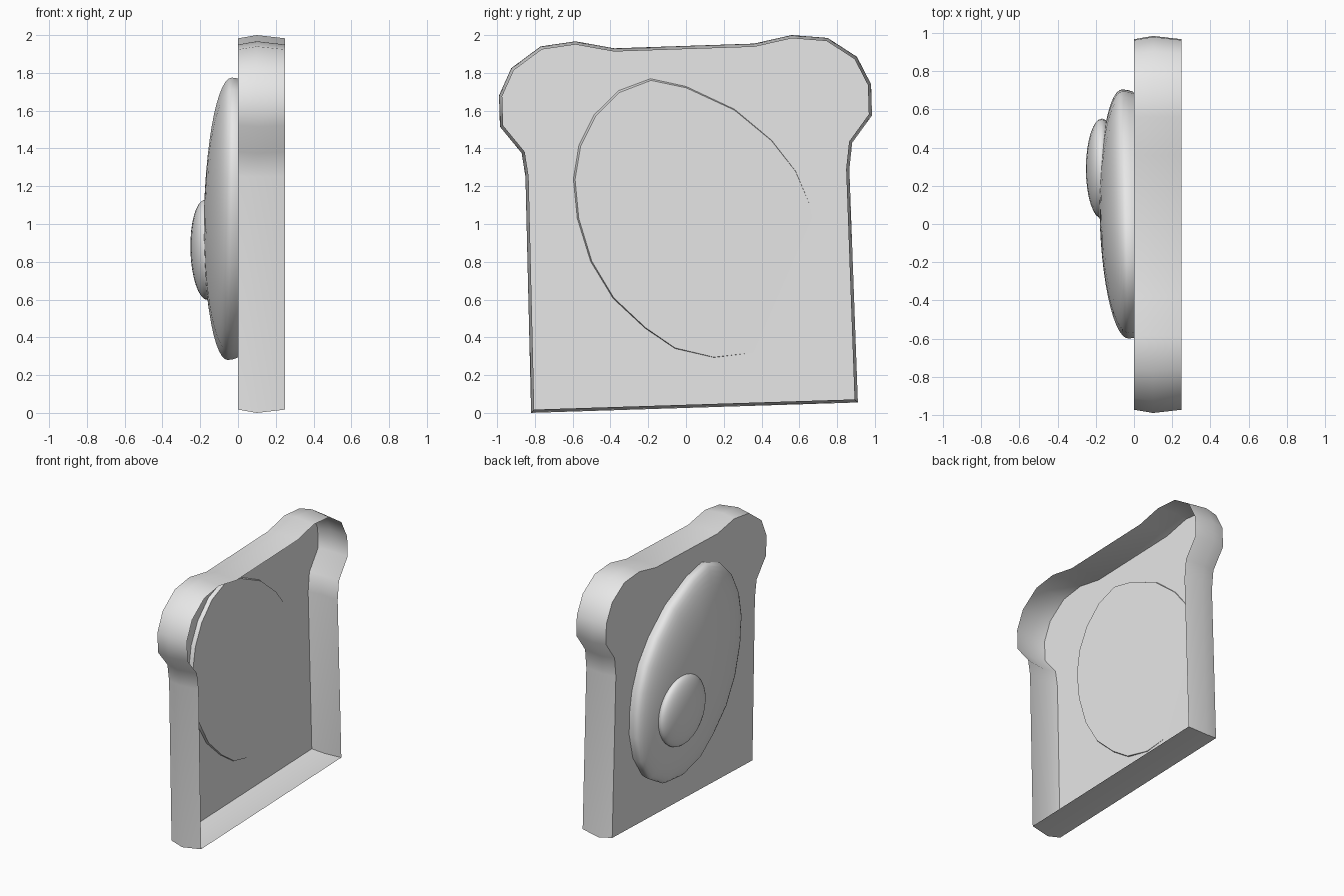
import bpy, bmesh, math
from mathutils import Vector

cube = bpy.data.objects.get("Cube")
if cube:
    bpy.data.objects.remove(cube, do_unlink=True)

# Single plain grey material
grey = bpy.data.materials.new("plain_grey")
grey.use_nodes = True
grey.diffuse_color = (0.8, 0.8, 0.8, 1)
grey.node_tree.nodes["Principled BSDF"].inputs["Base Color"].default_value = (0.8, 0.8, 0.8, 1)


def loft(name, rings, cap_back, angle=60):
    """Bridge rings ordered from low x to high x, capping the low end."""
    bm = bmesh.new()
    loops = [[bm.verts.new(p) for p in ring] for ring in rings]
    n = len(loops[0])
    bm.faces.new(loops[0])
    for a, b in zip(loops, loops[1:]):
        for i in range(n):
            j = (i + 1) % n
            bm.faces.new((a[i], b[i], b[j], a[j]))
    if cap_back:
        bm.faces.new(loops[-1][::-1])
    mesh = bpy.data.meshes.new(name)
    bm.to_mesh(mesh)
    bm.free()
    mesh.materials.append(grey)
    ob = bpy.data.objects.new(name, mesh)
    bpy.context.collection.objects.link(ob)
    smooth(ob, angle)
    return ob


def smooth(ob, angle):
    bpy.ops.object.select_all(action='DESELECT')
    ob.select_set(True)
    bpy.context.view_layer.objects.active = ob
    bpy.ops.object.shade_smooth_by_angle(angle=math.radians(angle))


def inset(points, d):
    """Move a clockwise (y, z) outline inward by d with mitred corners."""
    out = []
    for i, p in enumerate(points):
        p = Vector(p)
        e1 = (p - Vector(points[i - 1])).normalized()
        e2 = (Vector(points[(i + 1) % len(points)]) - p).normalized()
        n1, n2 = Vector((e1.y, -e1.x)), Vector((e2.y, -e2.x))
        out.append(p + (n1 + n2) * d / (1 + n1.dot(n2)))
    return out


# Bread slice: flat face on -x, bulging crust, open on +x
crust = [(-.82, 0), (-.85, 1.25), (-.87, 1.375), (-.985, 1.515), (-.99, 1.68),
         (-.925, 1.825), (-.77, 1.94), (-.585, 1.967), (-.38, 1.93), (.36, 1.955),
         (.56, 2.0), (.75, 1.985), (.905, 1.885), (.98, 1.74), (.985, 1.575),
         (.88, 1.43), (.865, 1.29), (.91, .055)]
edge = inset(crust, .017)
loft("bread_slice", [[(x, y, z) for y, z in pts]
                     for x, pts in ((0, edge), (.1, crust), (.25, edge))], False)

# Egg white: flattened dome, tilted slightly into the bread
egg = [(-.19, 1.775), (0, 1.735), (.26, 1.615), (.46, 1.45), (.59, 1.285),
       (.665, 1.11), (.695, .96), (.705, .78), (.66, .58), (.55, .41), (.37, .305),
       (.15, .28), (-.06, .33), (-.22, .44), (-.39, .6), (-.51, .8), (-.58, 1.03),
       (-.6, 1.24), (-.57, 1.42), (-.49, 1.58), (-.36, 1.71)]
cy, cz = .04, 1.03


def egg_ring(scale, x):
    ring = []
    for y, z in egg:
        y, z = cy + (y - cy) * scale, cz + (z - cz) * scale
        tilt = .023 * ((y - .5) * -.917 + (z - .65) * .4)
        ring.append((x + tilt, y, z))
    return ring


dome = [egg_ring(math.sin(t), -.058 - .135 * math.cos(t))
        for t in [math.radians(a) for a in range(6, 91, 7)]]
loft("egg_white", dome + [egg_ring(.995, -.03), egg_ring(.98, 0)], True)

# Yolk: flattened ball resting in the white
bpy.ops.mesh.primitive_uv_sphere_add(segments=32, ring_count=16, radius=1,
                                     location=(-.168, .29, .863),
                                     rotation=(0, math.radians(-1.5), 0))
yolk = bpy.context.object
yolk.name = "egg_yolk"
yolk.scale = (.084, .262, .265)
yolk.data.materials.append(grey)
smooth(yolk, 60)
